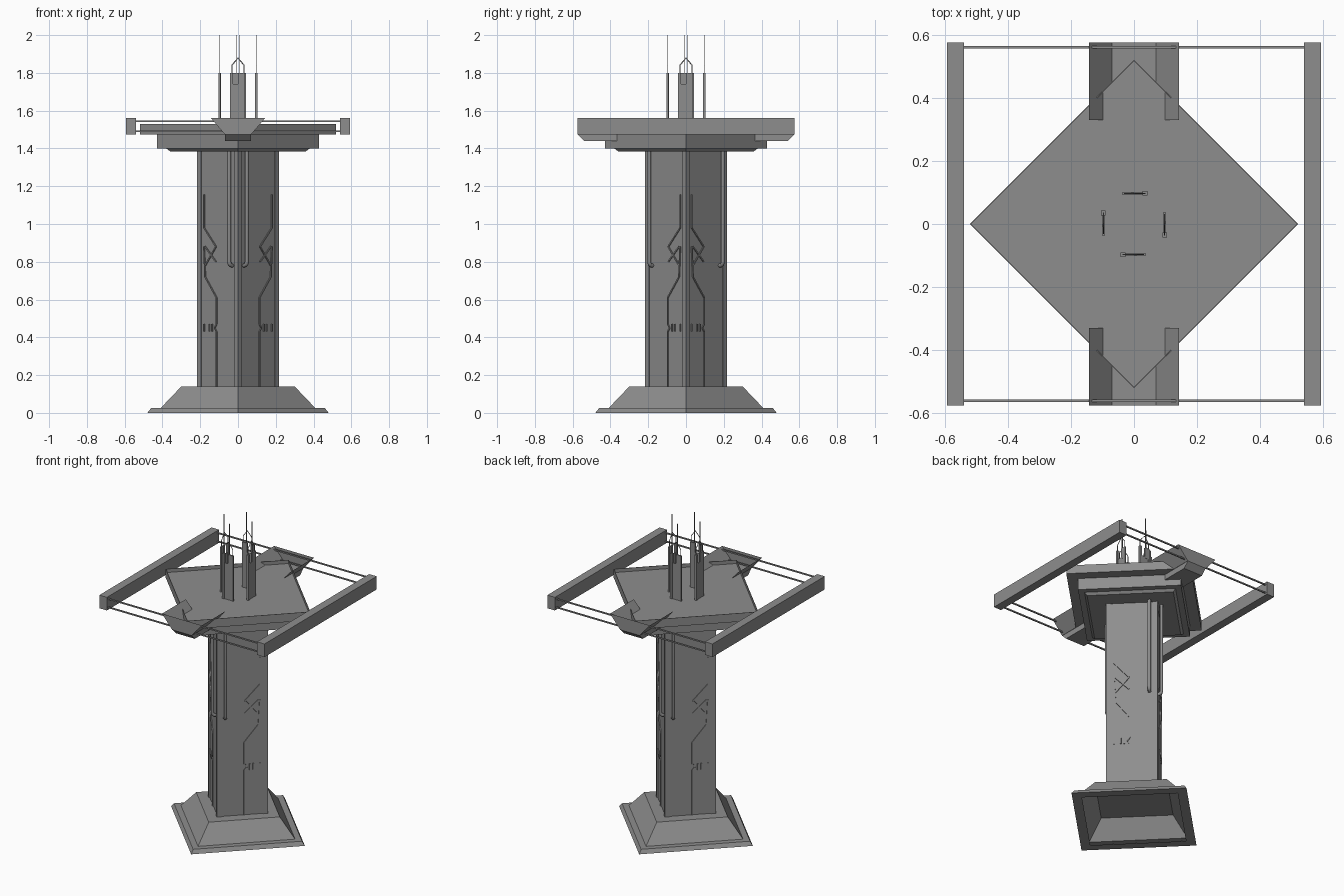
import bpy, bmesh, math
from mathutils import Vector, Matrix

if "Cube" in bpy.data.objects:
    bpy.data.objects.remove(bpy.data.objects["Cube"])

steel = bpy.data.materials.new("mid grey steel")
steel.diffuse_color = (0.27, 0.27, 0.27, 1)
steel.use_nodes = True
steel.node_tree.nodes["Principled BSDF"].inputs["Base Color"].default_value = steel.diffuse_color


def finish(name, bm, fix=True):
    if fix:
        bmesh.ops.recalc_face_normals(bm, faces=bm.faces)
    me = bpy.data.meshes.new(name)
    bm.to_mesh(me)
    bm.free()
    me.materials.append(steel)
    ob = bpy.data.objects.new(name, me)
    bpy.context.collection.objects.link(ob)
    return ob


def diamond_stack(name, rings, cap_top=True, cap_bottom=True):
    """Skin of diamond rings given as (half diagonal, height)."""
    bm = bmesh.new()
    loops = [[bm.verts.new((r * x, r * y, z)) for x, y in ((1, 0), (0, 1), (-1, 0), (0, -1))]
             for r, z in rings]
    for a, b in zip(loops, loops[1:]):
        for i in range(4):
            j = (i + 1) % 4
            bm.faces.new((a[i], a[j], b[j], b[i]))
    if cap_bottom:
        bm.faces.new(loops[0][::-1])
    if cap_top:
        bm.faces.new(loops[-1])
    return finish(name, bm)


def add_box(bm, lo, hi, mat=Matrix()):
    size = [h - l for l, h in zip(lo, hi)]
    mid = Vector([(l + h) / 2 for l, h in zip(lo, hi)])
    bmesh.ops.create_cube(bm, size=1, matrix=mat @ Matrix.Translation(mid) @ Matrix.Diagonal((*size, 1)))


def add_bar(bm, p, q, w, d):
    """Box bar between two points, w wide and d deep along the local y."""
    p, q = Vector(p), Vector(q)
    v = q - p
    rot = v.to_track_quat('Z', 'Y').to_matrix().to_4x4()
    bmesh.ops.create_cube(bm, size=1, matrix=Matrix.Translation((p + q) / 2) @ rot
                          @ Matrix.Diagonal((w, d, v.length, 1)))


# Hollow flared base
base = diamond_stack("base", [(0.40, 0.0), (0.48, 0.0), (0.46, 0.025), (0.41, 0.025), (0.30, 0.14), (0.19, 0.14)],
                     cap_top=True, cap_bottom=False)
# the lower rim is narrow, the rest of the underside stays open

# Column with raised corner posts
diamond_stack("column", [(0.207, 0.14), (0.207, 1.39)])
for i in range(4):
    bm = bmesh.new()
    rot = Matrix.Rotation(i * math.pi / 2, 4, 'Z')
    mat = rot @ Matrix.Translation((0.197, 0, 0)) @ Matrix.Rotation(math.pi / 4, 4, 'Z')
    add_box(bm, (-0.014, -0.014, 0.14), (0.014, 0.014, 1.39), mat)
    finish("corner_post", bm)

# Stepped platform with a shallow tray on top
diamond_stack("platform", [(0.36, 1.385), (0.38, 1.40), (0.43, 1.40), (0.43, 1.475), (0.52, 1.475),
                           (0.52, 1.53), (0.516, 1.53), (0.516, 1.507)])

# Panel seams: zigzag strips on each column face, points are (|x|, z)
seams = [
    [(0.178, 1.155), (0.178, 0.98), (0.115, 0.88), (0.172, 0.78)],
    [(0.178, 0.88), (0.172, 0.72), (0.112, 0.61), (0.112, 0.47), (0.122, 0.45), (0.112, 0.43), (0.112, 0.14)],
    [(0.115, 0.80), (0.172, 0.88)],
    [(0.178, 0.43), (0.178, 0.47)],
    [(0.150, 0.43), (0.150, 0.47)],
    [(0.135, 0.43), (0.135, 0.47)],
]
for sx in (-1, 1):
    for sy in (-1, 1):
        n = Vector((sx, sy, 0)).normalized()
        side = Vector((0, 0, 1)).cross(n)
        bm = bmesh.new()
        for path in seams:
            pts = [Vector((sx * a, sy * (0.207 - a), z)) for a, z in path]
            for p, q in zip(pts, pts[1:]):
                up = (q - p).normalized()
                across = up.cross(n)
                m = Matrix((across, n, up)).transposed().to_4x4()
                m.translation = (p + q) / 2
                bmesh.ops.create_cube(bm, size=1, matrix=m @ Matrix.Diagonal((0.007, 0.012, (q - p).length, 1)))
        finish("panel_seam", bm)

        # Hooked pipe running down from the platform
        cu = bpy.data.curves.new("pipe", 'CURVE')
        cu.dimensions = '3D'
        cu.bevel_depth = 0.011
        cu.bevel_resolution = 1
        top = Vector((sx * 0.047, sy * 0.195, 1.39))
        pts = [top, Vector((top.x, top.y, 0.80))]
        for k in (1, 2, 3):
            t = k * math.pi / 6
            pts.append(Vector((top.x, top.y, 0.80)) - n * 0.02 * (1 - math.cos(t))
                       - Vector((0, 0, 0.02 * math.sin(t))))
        pts.append(pts[-1] - n * 0.025)
        sp = cu.splines.new('POLY')
        sp.points.add(len(pts) - 1)
        for c, p in zip(sp.points, pts):
            c.co = (*p, 1)
        cu.materials.append(steel)
        bpy.context.collection.objects.link(bpy.data.objects.new("pipe", cu))

# Flared troughs at front and back, each with a keel
for s in (-1, 1):
    bm = bmesh.new()
    prof = [(-0.143, 1.56), (-0.07, 1.475), (0.07, 1.475), (0.143, 1.56)]
    inner = [bm.verts.new((x, s * 0.33, z)) for x, z in prof]
    outer = [bm.verts.new((x, s * 0.575, z)) for x, z in prof]
    for i in range(3):
        bm.faces.new((inner[i], inner[i + 1], outer[i + 1], outer[i]))
    bm.faces.new(outer)
    finish("trough", bm)

    bm = bmesh.new()
    keel = [(0.365, 1.475), (0.365, 1.44), (0.54, 1.44), (0.575, 1.475)]
    a, b = [[bm.verts.new((x, s * y, z)) for y, z in keel] for x in (-0.068, 0.068)]
    bm.faces.new(a)
    bm.faces.new(b)
    for i in range(4):
        j = (i + 1) % 4
        bm.faces.new((a[i], a[j], b[j], b[i]))
    finish("trough_keel", bm)

    # Side beams and the rods joining them
    bm = bmesh.new()
    add_box(bm, (s * 0.566 - 0.027, -0.575, 1.475), (s * 0.566 + 0.027, 0.575, 1.56))
    finish("side_beam", bm)
    bm = bmesh.new()
    for z in (1.545, 1.49):
        add_box(bm, (-0.545, s * 0.56 - 0.004, z - 0.004), (0.545, s * 0.56 + 0.004, z + 0.004))
    finish("tie_rods", bm)

# Four antenna panels with wire frames and masts
for i in range(4):
    rot = Matrix.Rotation(i * math.pi / 2, 4, 'Z')
    y = -0.097
    bm = bmesh.new()
    add_box(bm, (-0.042, y - 0.007, 1.507), (-0.027, y + 0.007, 1.80))
    add_box(bm, (-0.027, y - 0.003, 1.507), (0.025, y + 0.003, 1.74))
    add_box(bm, (0.0, y - 0.004, 1.73), (0.025, y + 0.004, 1.80))
    add_box(bm, (0.025, y - 0.005, 1.507), (0.037, y + 0.005, 1.80))
    wire = [(-0.035, 1.80), (-0.035, 1.84), (0.0, 1.88), (0.03, 1.84), (0.03, 1.80)]
    for p, q in zip(wire, wire[1:]):
        add_bar(bm, (p[0], y, p[1]), (q[0], y, q[1]), 0.003, 0.003)
    add_box(bm, (0.004, y - 0.002, 1.80), (0.008, y + 0.002, 2.0))
    bm.transform(rot)
    finish("antenna", bm)
